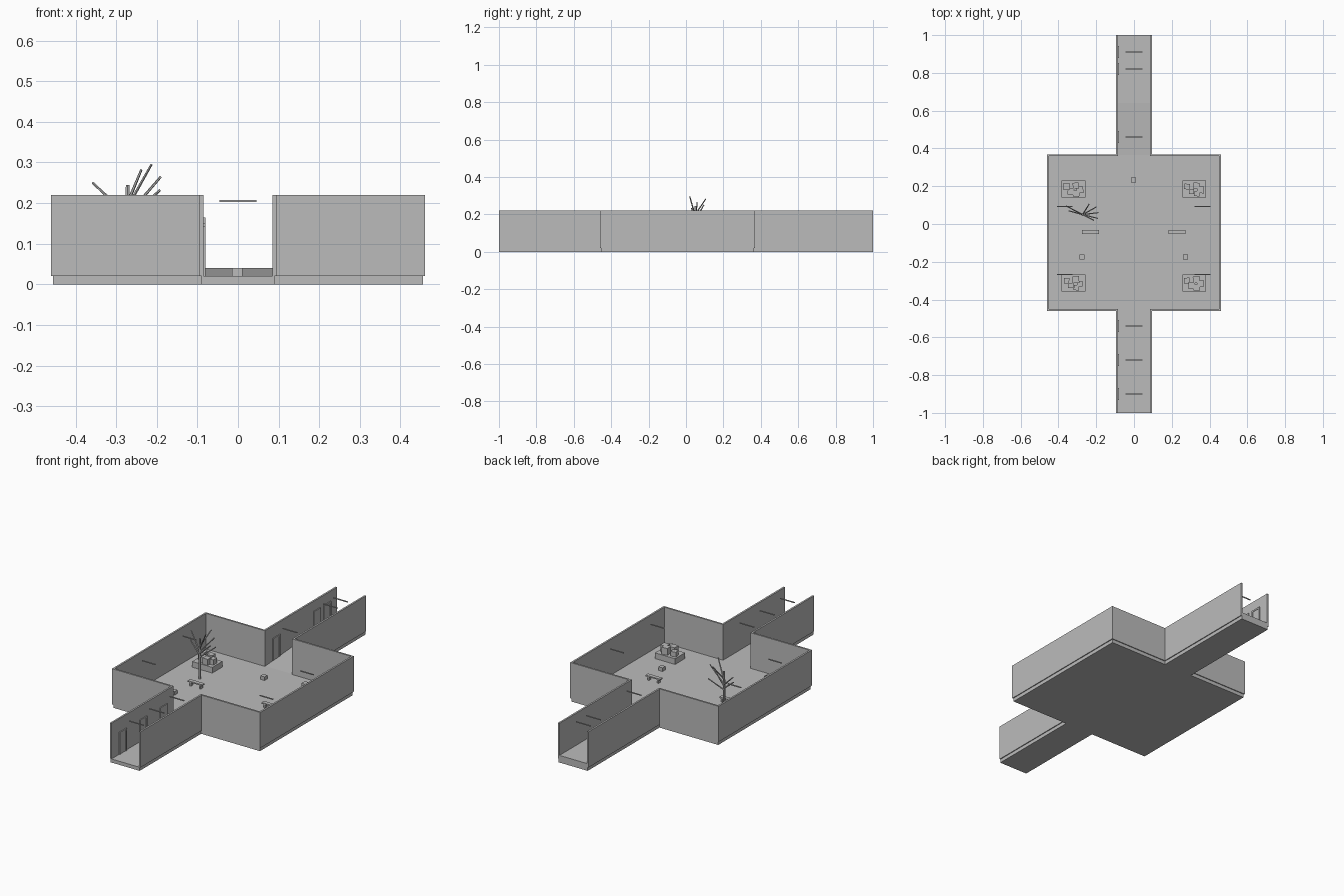
import bpy, bmesh, random
from mathutils import Vector, Matrix

random.seed(4)
if "Cube" in bpy.data.objects:
    bpy.data.objects.remove(bpy.data.objects["Cube"])

grey = bpy.data.materials.new("plain_grey")
grey.use_nodes = True
colour = (0.5, 0.5, 0.5, 1)
grey.diffuse_color = colour
grey.node_tree.nodes["Principled BSDF"].inputs["Base Color"].default_value = colour

FLOOR, TOP = 0.02, 0.22


def finish(bm, name):
    bmesh.ops.recalc_face_normals(bm, faces=bm.faces)
    mesh = bpy.data.meshes.new(name)
    bm.to_mesh(mesh)
    bm.free()
    mesh.materials.append(grey)
    obj = bpy.data.objects.new(name, mesh)
    bpy.context.collection.objects.link(obj)
    return obj


def add_box(bm, x, y, z, sx, sy, sz, turn=0):
    """Box centred on x, y with its bottom at z."""
    m = (Matrix.Translation((x, y, z + sz / 2)) @ Matrix.Rotation(turn, 4, 'Z')
         @ Matrix.Diagonal((sx, sy, sz, 1)))
    bmesh.ops.create_cube(bm, size=1, matrix=m)


def box(name, *dims):
    bm = bmesh.new()
    add_box(bm, *dims)
    return finish(bm, name)


def prism(name, points, direction):
    bm = bmesh.new()
    face = bm.faces.new([bm.verts.new(p) for p in points])
    out = bmesh.ops.extrude_face_region(bm, geom=[face])["geom"]
    verts = [v for v in out if isinstance(v, bmesh.types.BMVert)]
    bmesh.ops.translate(bm, verts=verts, vec=direction)
    return finish(bm, name)


# Outline of one half: corridor, courtyard, corridor
half = [(0.09, -1), (0.09, -0.455), (0.455, -0.455),
        (0.455, 0.364), (0.09, 0.364), (0.09, 1)]
outline = half + [(-x, y) for x, y in reversed(half)]
prism("floor_slab", [(x, y, 0) for x, y in outline], (0, 0, FLOOR))

# Ramp rising to the raised back corridor
ramp = [(0.364, FLOOR), (0.64, 0.04), (1, 0.04), (1, FLOOR)]
prism("back_ramp", [(-0.085, y, z) for y, z in ramp], (0.17, 0, 0))

# Perimeter walls
for side, name in ((1, "left_wall"), (-1, "right_wall")):
    bm = bmesh.new()
    low = [bm.verts.new((side * x, y, FLOOR)) for x, y in half]
    high = [bm.verts.new((side * x, y, TOP)) for x, y in half]
    for i in range(len(half) - 1):
        bm.faces.new((low[i], low[i + 1], high[i + 1], high[i]))
    solid = finish(bm, name).modifiers.new("thickness", 'SOLIDIFY')
    solid.thickness, solid.offset, solid.use_even_offset = 0.01, 0, True

# Corridor doors on the right wall, each with a hanging light bar
for y in (-0.9, -0.72, -0.54, 0.46, 0.82, 0.91):
    z = FLOOR if y < 0.364 else min(0.04, FLOOR + (y - 0.364) * 0.072)
    bm = bmesh.new()
    add_box(bm, -0.084, y, z, 0.003, 0.045, 0.115)
    for s in (-1, 1):
        add_box(bm, -0.083, y + s * 0.027, z, 0.006, 0.009, 0.115)
    add_box(bm, -0.083, y, z + 0.115, 0.006, 0.063, 0.009)
    finish(bm, "door")
    box("corridor_light", 0, y, 0.203, 0.09, 0.005, 0.005)

# Courtyard light bars
for x in (-0.367, 0.363):
    for y in (-0.267, 0.093):
        box("courtyard_light", x, y, 0.203, 0.083, 0.005, 0.005)

# Plinths with piled crates
for x in (-0.32, 0.318):
    for y in (-0.313, 0.185):
        box("plinth", x, y, FLOOR, 0.125, 0.09, 0.032)
        bm = bmesh.new()
        for dx, dy in ((-0.037, 0.013), (-0.014, -0.013), (0.012, 0.018),
                       (0.034, -0.004), (0.015, -0.024)):
            size = random.uniform(0.026, 0.036)
            add_box(bm, x + dx, y + dy, FLOOR + 0.032, size, size,
                    size * random.uniform(0.8, 1.3), random.uniform(-0.15, 0.15))
        finish(bm, "crates")

# Benches and small blocks
for x in (-0.23, 0.228):
    bm = bmesh.new()
    add_box(bm, x, -0.042, 0.04, 0.09, 0.022, 0.007)
    for s in (-1, 1):
        add_box(bm, x + s * 0.03, -0.042, FLOOR, 0.009, 0.018, 0.02)
    finish(bm, "bench")
for x, y in ((-0.275, -0.175), (0.272, -0.175), (-0.002, 0.232)):
    box("block", x, y, FLOOR, 0.026, 0.026, 0.02)


# Bare tree
def limb(bm, a, b, r1, r2):
    a, b = Vector(a), Vector(b)
    m = Matrix.Translation((a + b) / 2) @ (b - a).to_track_quat('Z', 'Y').to_matrix().to_4x4()
    bmesh.ops.create_cone(bm, cap_ends=True, segments=6, radius1=r1, radius2=r2,
                          depth=(b - a).length, matrix=m)


bm = bmesh.new()
tx, ty = -0.272, 0.05
limb(bm, (tx, ty, FLOOR), (tx, ty, 0.245), 0.007, 0.005)
for start, tip in ((0.17, (-0.358, 0.095, 0.25)), (0.19, (-0.213, 0.02, 0.295)),
                   (0.17, (-0.19, 0.06, 0.265)), (0.16, (-0.192, 0.03, 0.232)),
                   (0.2, (-0.238, 0.105, 0.282)), (0.15, (-0.345, 0.07, 0.21)),
                   (0.14, (-0.2, 0.09, 0.2))):
    limb(bm, (tx, ty, start), tip, 0.004, 0.003)
finish(bm, "tree")
